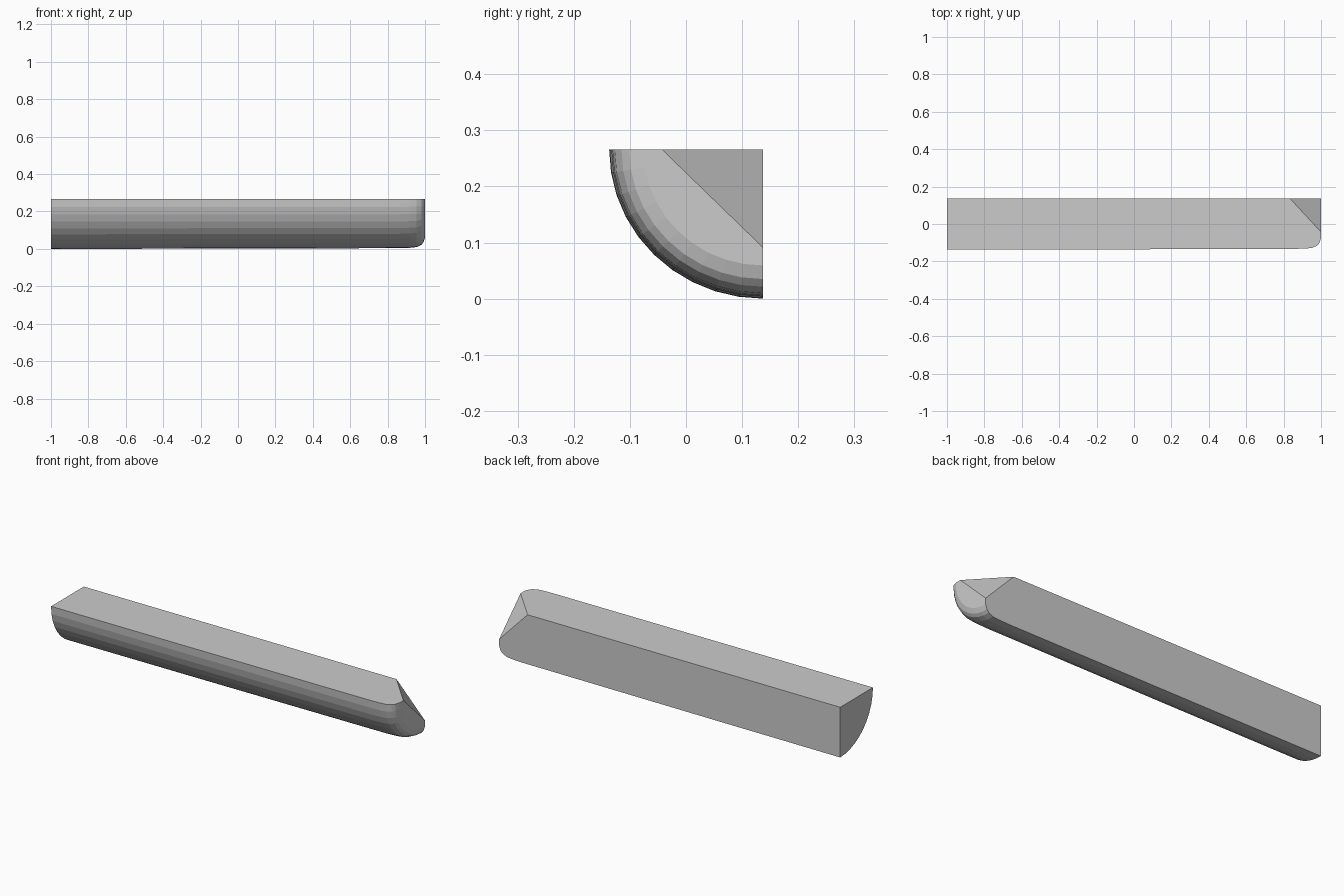
import bpy, bmesh, math

if "Cube" in bpy.data.objects:
    bpy.data.objects.remove(bpy.data.objects["Cube"])

# Quarter-round bar along x: centre of the arc is the square back-top corner
CY, CZ = 0.137, 0.266
N = 10
RATIO = 0.266 / 0.274   # slight flattening in height

# (x, radius) stations: long body, then the rounded rim at the right end
STATIONS = [(-1, .274), (-.3, .273), (.86, .27), (.92, .268), (.955, .264),
            (.98, .252), (.992, .238), (1.0, .213)]
CHORD = 0.18            # where the slanted end cut meets the tip
APEX_X = 0.833          # where the cut meets the square corner

bm = bmesh.new()


def ring(x, radius_at):
    verts = []
    for i in range(N + 1):
        a = math.pi / 2 * i / N
        r = radius_at(a)
        verts.append(bm.verts.new((x, CY - r * math.cos(a),
                                   CZ - r * RATIO * math.sin(a))))
    return verts


rings = [ring(x, lambda a, r=r: r) for x, r in STATIONS]
# straight diagonal line across the tip
rings.append(ring(1.0, lambda a: CHORD / (math.cos(a) + math.sin(a))))

# curved side, rounded rim and flat tip
for r0, r1 in zip(rings, rings[1:]):
    for i in range(N):
        bm.faces.new((r0[i], r0[i + 1], r1[i + 1], r1[i]))

# square corner edge, left cap, slanted end cut
corner = bm.verts.new((-1, CY, CZ))
apex = bm.verts.new((APEX_X, CY, CZ))
bm.faces.new([corner] + rings[0])
bm.faces.new([apex] + rings[-1])

# flat top and flat back
for k in (0, N):
    bm.faces.new([corner] + [r[k] for r in rings] + [apex])

bmesh.ops.recalc_face_normals(bm, faces=bm.faces[:])
mesh = bpy.data.meshes.new("quarter_round_bar")
bm.to_mesh(mesh)
bm.free()
bar = bpy.data.objects.new("quarter_round_bar", mesh)
bpy.context.collection.objects.link(bar)
